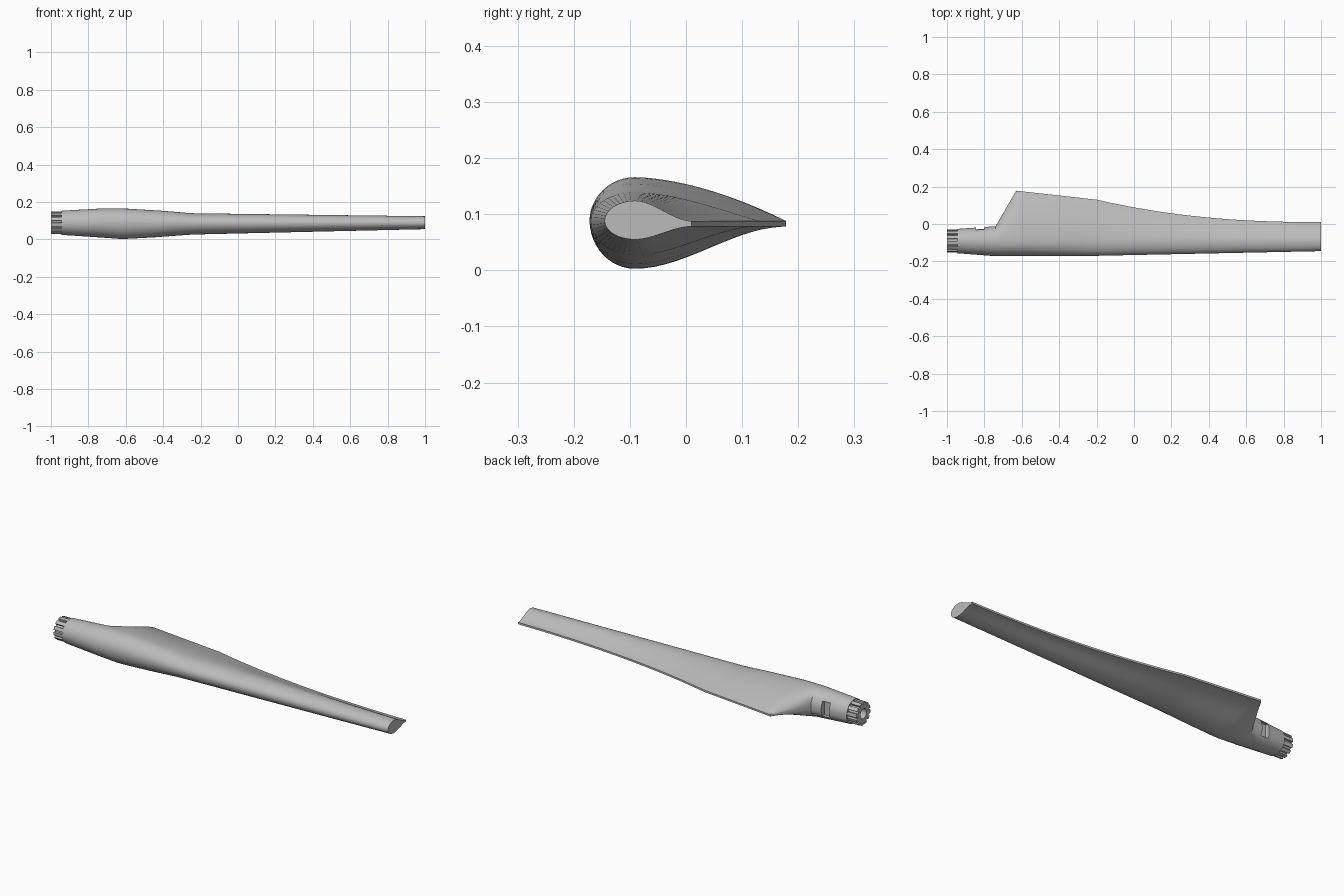
import bpy, bmesh, math

if "Cube" in bpy.data.objects:
    bpy.data.objects.remove(bpy.data.objects["Cube"])

grey = bpy.data.materials.new("satin grey")
grey.use_nodes = True
grey.diffuse_color = (0.5, 0.5, 0.5, 1)
grey.node_tree.nodes["Principled BSDF"].inputs["Base Color"].default_value = (0.5, 0.5, 0.5, 1)

PEAK_Y = -0.091      # line of greatest thickness
AXIS_Z = 0.088
TRAIL_Z = 0.083
TRAIL_HALF = 0.005
COLLAR, FIN, WIDE, KINK, TIP = -0.945, -0.74, -0.63, -0.2, 1.0


def along(keys, x):
    """Linear interpolation through (x, value) pairs."""
    if x <= keys[0][0]:
        return keys[0][1]
    for (a, p), (b, q) in zip(keys, keys[1:]):
        if x <= b:
            return p + (q - p) * (x - a) / (b - a)
    return keys[-1][1]


LEAD = [(-1, -0.152), (FIN, -0.172), (KINK, -0.17), (TIP, -0.145)]
INBOARD = [(-1, -0.03), (FIN, -0.012), (WIDE, 0.178), (KINK, 0.13)]
TOP = [(-1, 0.15), (FIN, 0.165), (-0.62, 0.166), (-0.4, 0.153), (-0.25, 0.14), (TIP, 0.124)]
BOTTOM = [(-1, 0.028), (FIN, 0.011), (-0.62, 0.002), (-0.45, 0.011), (-0.25, 0.026), (TIP, 0.055)]


def trail(x):
    if x < KINK:
        return along(INBOARD, x)
    return 0.01 + 0.12 * max(0, (TIP - x) / (TIP - KINK)) ** 2.3


def section(x, half=24):
    """Closed outline: round nose, then a tapering tail."""
    lead, te, top, bot = along(LEAD, x), trail(x), along(TOP, x), along(BOTTOM, x)
    foil = along([(FIN, 0), (WIDE, 1)], x)
    hollow = along([(WIDE, 0), (TIP, 1)], x)

    def tail(t, edge, peak, concave):
        arc = math.sqrt(max(0, 1 - t * t))
        s_curve = 1 - t * t * (3 - 2 * t)
        full = 1 - t ** 1.7
        wing = full + (s_curve - full) * concave
        return edge + (peak - edge) * (arc + (wing - arc) * foil)

    pts = []
    for i in range(half + 1):
        a = math.pi * i / half
        z = math.cos(a)
        reach = (top - AXIS_Z) if z > 0 else (AXIS_Z - bot)
        pts.append((x, PEAK_Y + (lead - PEAK_Y) * math.sin(a), AXIS_Z + z * reach))
    steps = [math.sin(math.pi / 2 * i / half) for i in range(1, half + 1)]
    for t in steps:
        pts.append((x, PEAK_Y + (te - PEAK_Y) * t, tail(t, TRAIL_Z - TRAIL_HALF, bot, 1)))
    for t in reversed(steps):
        pts.append((x, PEAK_Y + (te - PEAK_Y) * t, tail(t, TRAIL_Z + TRAIL_HALF, top, hollow)))
    return pts


def make(name, bm):
    bmesh.ops.recalc_face_normals(bm, faces=bm.faces)
    mesh = bpy.data.meshes.new(name)
    bm.to_mesh(mesh)
    bm.free()
    obj = bpy.data.objects.new(name, mesh)
    obj.data.materials.append(grey)
    bpy.context.collection.objects.link(obj)
    return obj


def activate(obj):
    bpy.ops.object.select_all(action='DESELECT')
    obj.select_set(True)
    bpy.context.view_layer.objects.active = obj


def bridge(bm, a, b):
    for i in range(len(a)):
        j = (i + 1) % len(a)
        bm.faces.new((a[i], a[j], b[j], b[i]))


# Blade: loft with stations placed between the shape breaks
breaks = [COLLAR, FIN, WIDE, KINK, TIP]
counts = [5, 8, 12, 24]
stations = [a + (b - a) * i / n for a, b, n in zip(breaks, breaks[1:], counts) for i in range(n)] + [TIP]
bm = bmesh.new()
rings = [[bm.verts.new(p) for p in section(x)] for x in stations]
for a, b in zip(rings, rings[1:]):
    bridge(bm, a, b)
bm.faces.new(rings[0])
bm.faces.new(rings[-1])
blade = make("blade", bm)

# Slot in the rear of the root shank
bm = bmesh.new()
bmesh.ops.create_cube(bm, size=1)
bmesh.ops.scale(bm, vec=(0.045, 0.1, 0.08), verts=bm.verts)
bmesh.ops.translate(bm, vec=(-0.822, 0.005, AXIS_Z), verts=bm.verts)
cutter = make("slot_cutter", bm)
cutter.hide_render = True
activate(blade)
cut = blade.modifiers.new("slot", 'BOOLEAN')
cut.operation = 'DIFFERENCE'
cut.solver = 'EXACT'
cut.object = cutter
bpy.ops.object.modifier_apply(modifier=cut.name)
bpy.data.objects.remove(cutter)

# Splined root collar with a central bore
TEETH, SUB = 12, 8
bm = bmesh.new()


def collar_ring(x, outer):
    ring = []
    for k in range(TEETH):
        for i in range(SUB):
            # the first points of each pitch form the tooth, the rest the groove
            f = (0, 0.2, 0.4, 0.6, 0.62, 0.74, 0.86, 0.98)[i]
            a = 2 * math.pi * (k + f) / TEETH
            r = 0.026 if not outer else (0.061 if i < SUB / 2 else 0.049)
            ring.append(bm.verts.new((x, PEAK_Y + r * math.cos(a), AXIS_Z + 0.001 + r * math.sin(a))))
    return ring


out_a, out_b = collar_ring(-1, True), collar_ring(COLLAR, True)
in_a, in_b = collar_ring(-1, False), collar_ring(COLLAR, False)
bridge(bm, out_a, out_b)
bridge(bm, in_a, in_b)
bridge(bm, out_a, in_a)
bridge(bm, out_b, in_b)
collar = make("root_collar", bm)

for obj in (blade, collar):
    activate(obj)
    bpy.ops.object.shade_smooth_by_angle(angle=math.radians(35))
